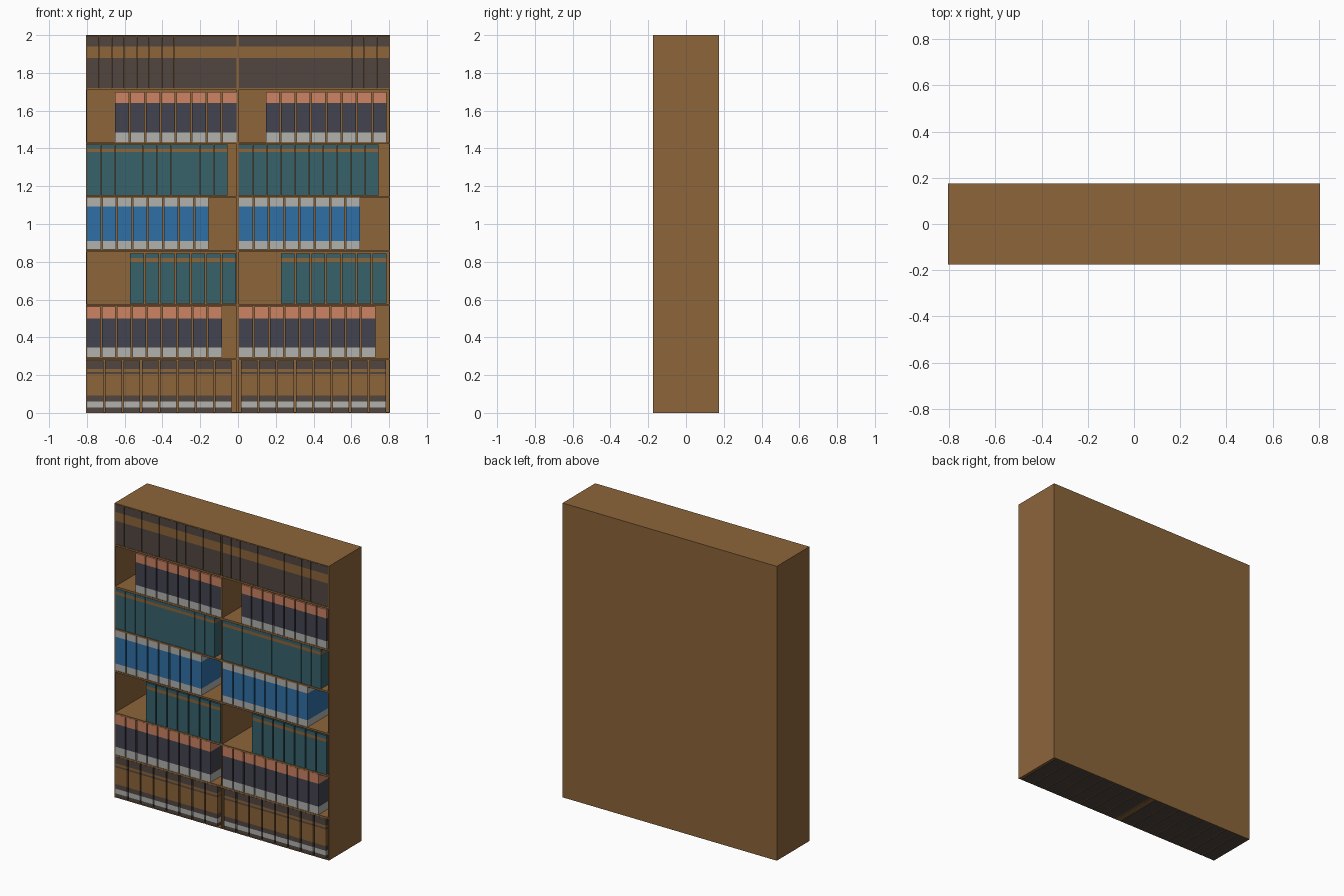
import bpy, bmesh

if "Cube" in bpy.data.objects:
    bpy.data.objects.remove(bpy.data.objects["Cube"])

def srgb(r, g, b):
    def f(c):
        c /= 255
        return c / 12.92 if c <= 0.04045 else ((c + 0.055) / 1.055) ** 2.4
    return (f(r), f(g), f(b), 1)

COLOURS = {
    "wood_brown": (140, 101, 58), "dark_umber": (81, 70, 64),
    "teal": (55, 98, 107), "slate_navy": (68, 68, 81),
    "salmon": (204, 131, 98), "pale_grey": (177, 177, 173),
    "blue": (48, 112, 166),
}
MATS = {}
for name, c in COLOURS.items():
    MATS[name] = bpy.data.materials.new(name)
    MATS[name].diffuse_color = srgb(*c)

def finish(bm, name, mats):
    me = bpy.data.meshes.new(name)
    bm.to_mesh(me)
    bm.free()
    for m in mats:
        me.materials.append(MATS[m])
    ob = bpy.data.objects.new(name, me)
    bpy.context.collection.objects.link(ob)
    return ob

def box(name, x0, x1, y0, y1, z0, z1):
    bm = bmesh.new()
    bmesh.ops.create_cube(bm, size=1)
    for v in bm.verts:
        v.co = ((x0, x1)[v.co.x > 0], (y0, y1)[v.co.y > 0], (z0, z1)[v.co.z > 0])
    return finish(bm, name, ["wood_brown"])

W, D, H = 0.805, 0.175, 2.0     # half width, half depth, height
T, ST = 0.005, 0.012            # panel and shelf thickness
LEVEL = H / 7

# Case
box("left_side", -W, -W + T, -D, D, 0, H)
box("right_side", W - T, W, -D, D, 0, H)
box("top_panel", -W + T, W - T, -D, D, H - T, H)
box("back_panel", -W + T, W - T, D - T, D, 0, H - T)
box("bottom_panel", -W + T, W - T, -D, D - T, 0.002, 0.006)
box("divider", -0.007, 0.004, -D, D - T, 0.001, H - T)
for k in range(1, 7):
    z = k * LEVEL
    box(f"shelf_{k}", -W + T, W - T, -D, D - T, z - ST / 2, z + ST / 2)

def book_row(name, x0, x1, count, gap, zs, cols):
    """Row of equal books; zs are band heights, cols the colour of each band."""
    mats = list(dict.fromkeys(cols))
    bm = bmesh.new()
    step = (x1 - x0 + gap) / count
    y0, y1 = -D + 0.002, D - T
    for i in range(count):
        a = x0 + i * step
        b = a + step - gap
        rings = [[bm.verts.new((x, y, z)) for x, y in
                  ((a, y0), (b, y0), (b, y1), (a, y1))] for z in zs]
        bm.faces.new(rings[0][::-1]).material_index = mats.index(cols[0])
        bm.faces.new(rings[-1]).material_index = mats.index(cols[-1])
        for lo, hi, c in zip(rings, rings[1:], cols):
            for j in range(4):
                n = (j + 1) % 4
                f = bm.faces.new((lo[j], lo[n], hi[n], hi[j]))
                f.material_index = mats.index(c)
    finish(bm, name, mats)

B, U, TL, N, S, G, BL = ("wood_brown", "dark_umber", "teal", "slate_navy",
                         "salmon", "pale_grey", "blue")

# Books: name, left span, right span, count, gap, band heights, band colours
ROWS = [
    ("ledgers", (-0.8, -0.009), (0.006, 0.799), 12, 0.002,
     (1.721, 1.88, 1.94, 1.993), (U, B, U)),
    ("upper_salmon_books", (-0.65, -0.008), (0.147, 0.787), 8, 0.008,
     (1.435, 1.485, 1.64, 1.70), (G, N, S)),
    ("upper_teal_books", (-0.8, -0.055), (0.006, 0.744), 10, 0.002,
     (1.15, 1.38, 1.40, 1.42), (TL, B, TL)),
    ("blue_books", (-0.8, -0.155), (0.006, 0.645), 8, 0.008,
     (0.864, 0.91, 1.092, 1.137), (G, BL, G)),
    ("lower_teal_books", (-0.572, -0.011), (0.227, 0.785), 7, 0.008,
     (0.578, 0.80, 0.82, 0.843), (TL, B, TL)),
    ("lower_salmon_books", (-0.8, -0.086), (0.006, 0.728), 9, 0.008,
     (0.292, 0.345, 0.50, 0.564), (G, N, S)),
    ("banded_books", (-0.8, -0.034), (0.015, 0.783), 8, 0.009,
     (0, 0.028, 0.06, 0.092, 0.205, 0.216, 0.232, 0.278),
     (U, G, U, B, U, B, U)),
]
for name, left, right, count, gap, zs, cols in ROWS:
    book_row(name + "_left", *left, count, gap, zs, cols)
    book_row(name + "_right", *right, count, gap, zs, cols)

for m in bpy.data.materials:
    if m.users and not m.is_grease_pencil:
        m.use_nodes = True
        m.node_tree.nodes["Principled BSDF"].inputs["Base Color"].default_value = m.diffuse_color
